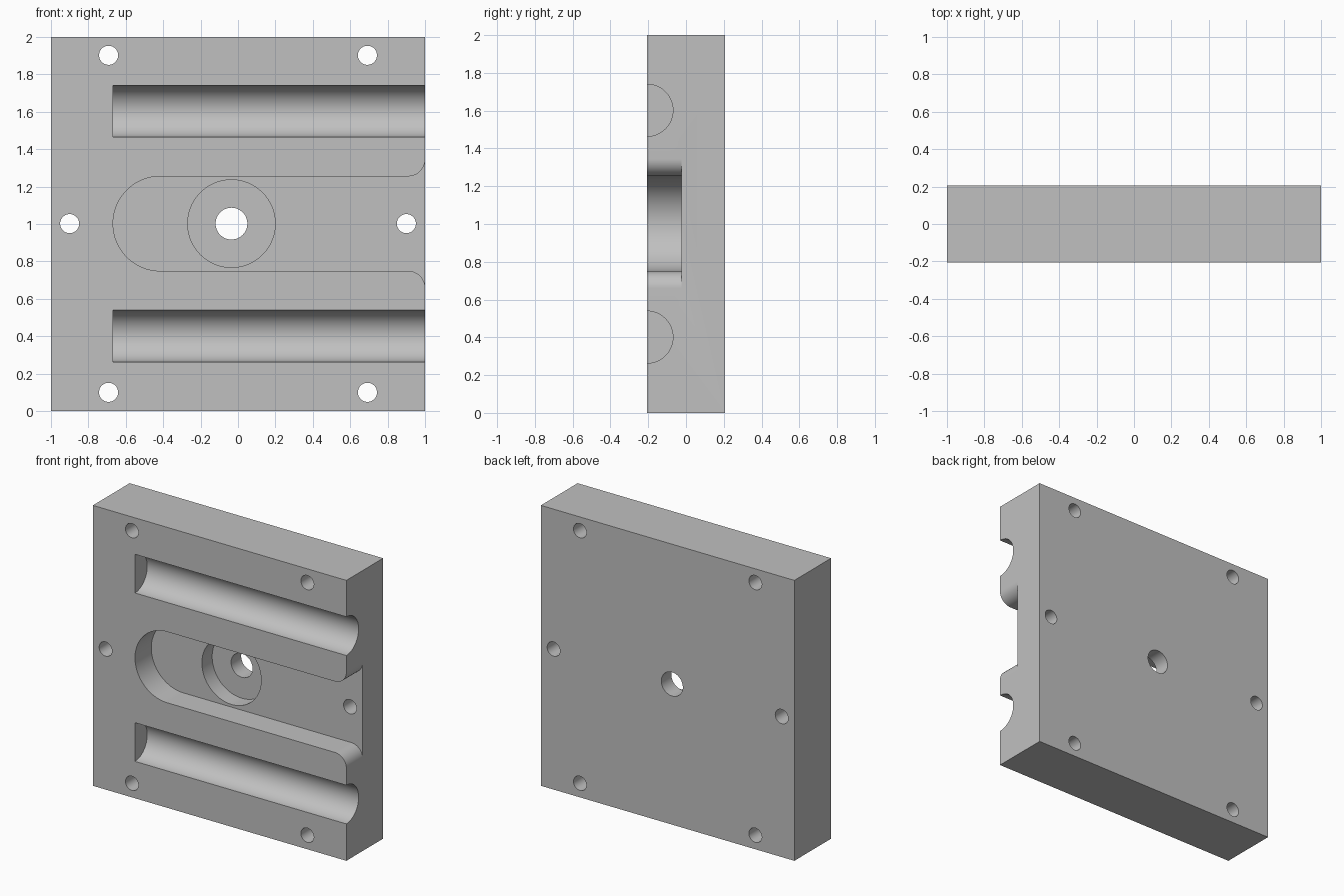
import bpy
import bmesh
from math import pi, cos, sin, radians

default = bpy.data.objects.get("Cube")
if default:
    bpy.data.objects.remove(default, do_unlink=True)

HALF_DEPTH = 0.207
FRONT, BACK = -HALF_DEPTH, HALF_DEPTH
OUT = 0.1                      # overshoot of cutters beyond the block
SLOT_FLOOR, BORE_FLOOR = -0.023, 0.093
BORE_X = -0.035

grey = bpy.data.materials.new("plain_grey")
grey.use_nodes = True
colour = (0.53, 0.53, 0.53, 1)
grey.diffuse_color = colour
grey.node_tree.nodes["Principled BSDF"].inputs["Base Color"].default_value = colour


def prism(name, ring, sweep):
    """Solid made by sweeping a closed ring of points along a vector."""
    bm = bmesh.new()
    face = bm.faces.new([bm.verts.new(p) for p in ring])
    swept = bmesh.ops.extrude_face_region(bm, geom=[face])["geom"]
    bmesh.ops.translate(bm, vec=sweep, verts=[v for v in swept if isinstance(v, bmesh.types.BMVert)])
    bmesh.ops.recalc_face_normals(bm, faces=bm.faces)
    mesh = bpy.data.meshes.new(name)
    bm.to_mesh(mesh)
    bm.free()
    mesh.materials.append(grey)
    obj = bpy.data.objects.new(name, mesh)
    bpy.context.scene.collection.objects.link(obj)
    return obj


def arc(cx, cz, radius, start, end, steps):
    angles = [radians(start + (end - start) * i / steps) for i in range(steps + 1)]
    return [(cx + radius * cos(a), cz + radius * sin(a)) for a in angles]


def front_cutter(name, outline, floor):
    """Cut an x-z outline from in front of the block back to a floor."""
    start = FRONT - OUT
    return prism(name, [(x, start, z) for x, z in outline], (0, floor - start, 0))


def hole(name, x, z, radius, floor=BACK + OUT, steps=48):
    return front_cutter(name, arc(x, z, radius, 0, 360, steps)[:-1], floor)


# Main block
block = prism("mould_block", [(-1, FRONT, 0), (1, FRONT, 0), (1, FRONT, 2), (-1, FRONT, 2)],
              (0, 2 * HALF_DEPTH, 0))
cutters = []

# Half-round grooves, open at the left side
for z in (0.401, 1.602):
    ring = [(-0.668, FRONT + y, z + dz) for y, dz in arc(0, 0, 0.138, 0, 360, 96)[:-1]]
    cutters.append(prism("groove_cutter", ring, (1.668 + OUT, 0, 0)))

# Central slot: round closed end, flared open end
half_width, flare = 0.253, 0.09
z_mid = 1.002
lower = z_mid - half_width - flare
upper = z_mid + half_width + flare
outline = arc(-0.668 + half_width, z_mid, half_width, 90, 270, 48)
outline += arc(1 - flare, lower, flare, 90, 0, 16)
outline += [(1 + OUT, lower), (1 + OUT, upper)]
outline += arc(1 - flare, upper, flare, 0, -90, 16)
cutters.append(front_cutter("slot_cutter", outline, SLOT_FLOOR))

# Counterbore with its through hole
cutters.append(hole("counterbore_cutter", BORE_X, z_mid, 0.234, BORE_FLOOR, 96))
cutters.append(hole("centre_hole_cutter", BORE_X, z_mid, 0.085))

# Bolt holes
bolts = [(side * 0.692, z) for side in (-1, 1) for z in (0.1, 1.902)]
bolts += [(-0.9, z_mid), (0.9, z_mid)]
for x, z in bolts:
    cutters.append(hole("bolt_hole_cutter", x, z, 0.051))

# Apply the cuts
for cutter in cutters:
    cutter.hide_render = True
    mod = block.modifiers.new("cut", 'BOOLEAN')
    mod.operation = 'DIFFERENCE'
    mod.solver = 'EXACT'
    mod.object = cutter
bpy.ops.object.select_all(action='DESELECT')
block.select_set(True)
bpy.context.view_layer.objects.active = block
bpy.ops.object.convert(target='MESH')
for cutter in cutters:
    bpy.data.objects.remove(cutter, do_unlink=True)

bpy.ops.object.shade_smooth_by_angle(angle=radians(30))
